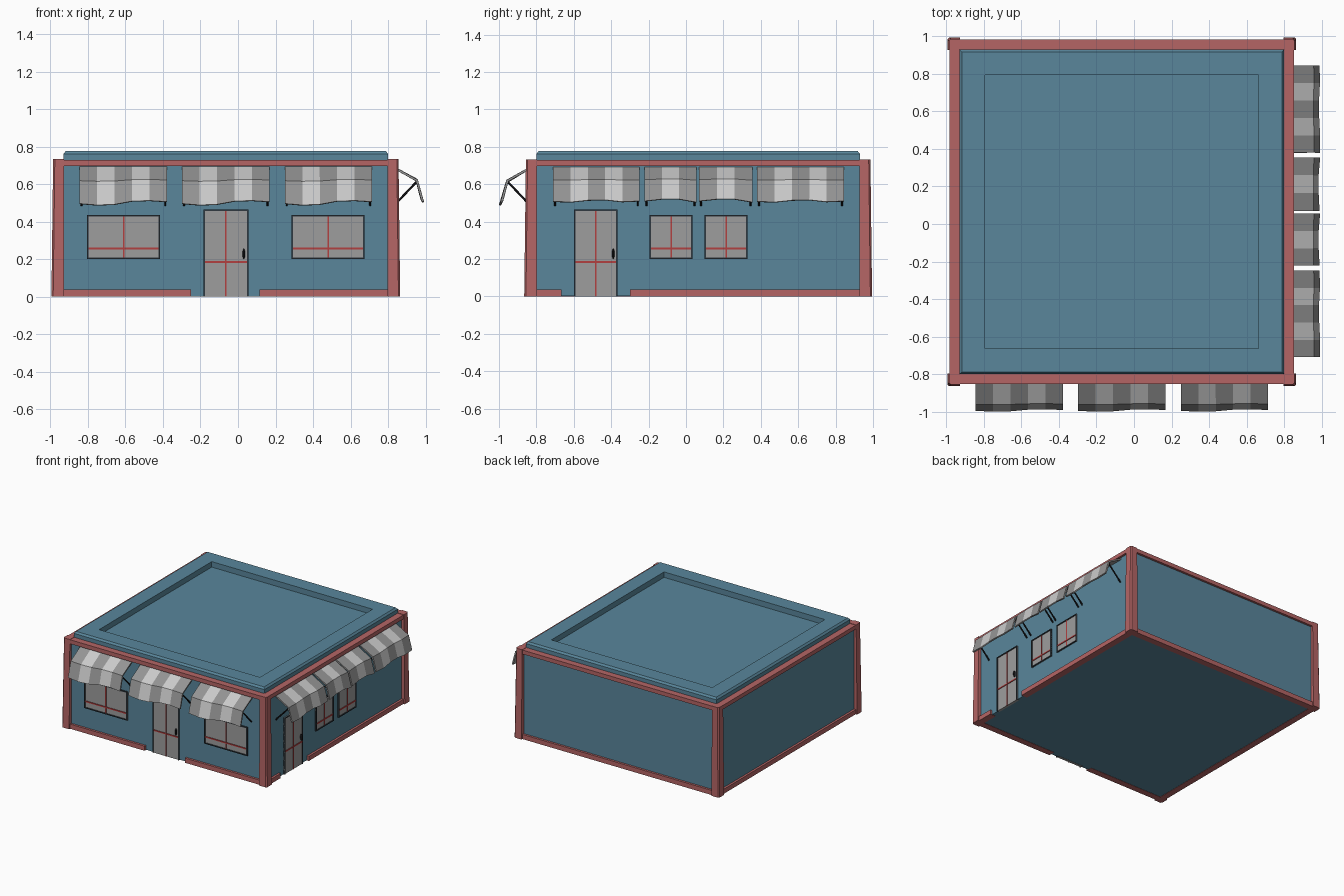
import bpy, bmesh, math
from mathutils import Matrix, Vector

if "Cube" in bpy.data.objects:
    bpy.data.objects.remove(bpy.data.objects["Cube"])

CX, CY = -0.065, 0.065           # middle of the building


def mat(name, rgb):
    m = bpy.data.materials.new(name)
    m.diffuse_color = (*rgb, 1)
    m.use_nodes = True
    m.node_tree.nodes["Principled BSDF"].inputs["Base Color"].default_value = m.diffuse_color
    return m


BLUE = mat("wall_blue", (0.10, 0.24, 0.33))
RED = mat("trim_red", (0.46, 0.13, 0.13))
BAR = mat("bar_red", (0.45, 0.05, 0.05))
BLACK = mat("black", (0.01, 0.01, 0.012))
FRAME = mat("frame_dark", (0.03, 0.04, 0.05))
PANE = mat("pane_grey", (0.34, 0.34, 0.34))
LIGHT = mat("canvas_light", (0.58, 0.58, 0.58))
DARK = mat("canvas_dark", (0.30, 0.30, 0.30))

FRONT = Matrix.Identity(4)
RIGHT = Matrix.Rotation(math.pi / 2, 4, 'Z')
CENTRE = Matrix.Translation((CX, CY, 0))


def finish(name, bm, mats, mx=FRONT):
    bmesh.ops.recalc_face_normals(bm, faces=bm.faces)
    me = bpy.data.meshes.new(name)
    bm.to_mesh(me)
    bm.free()
    for m in mats:
        me.materials.append(m)
    ob = bpy.data.objects.new(name, me)
    bpy.context.collection.objects.link(ob)
    ob.matrix_world = mx
    return ob


def add_box(bm, x, y, z):
    vs = bmesh.ops.create_cube(bm, size=1)["verts"]
    for v in vs:
        v.co = [r[0] if c < 0 else r[1] for c, r in zip(v.co, (x, y, z))]
    return vs


def boxes(name, m, mx, *parts):
    bm = bmesh.new()
    for p in parts:
        add_box(bm, *p)
    return finish(name, bm, [m], mx)


def square_rings(name, rings, m):
    """Closed skin through centred squares given as (half size, z)."""
    bm = bmesh.new()
    loops = [[bm.verts.new((sx * h, sy * h, z)) for sx, sy in
              ((-1, -1), (1, -1), (1, 1), (-1, 1))] for h, z in rings]
    for a, b in zip(loops, loops[1:]):
        for i in range(4):
            j = (i + 1) % 4
            bm.faces.new((a[i], a[j], b[j], b[i]))
    bm.faces.new(loops[0][::-1])
    bm.faces.new(loops[-1])
    return finish(name, bm, [m], CENTRE)


# walls, and roof slab with sunken middle
square_rings("walls", [(0.90, 0.002), (0.90, 0.71)], BLUE)
square_rings("roof", [(0.865, 0.70), (0.865, 0.762), (0.853, 0.777),
                      (0.73, 0.777), (0.73, 0.732)], BLUE)

# corner pillars, flared at the foot, outer edge chamfered
for k in range(4):
    bm = bmesh.new()
    prof = [(0.862, 0.862), (0.862, 1), (0.99, 1), (1, 0.99), (1, 0.862)]
    lo, hi = [], []
    for ring, h, z in ((lo, 0.93, 0), (hi, 0.921, 0.733)):
        for px, py in prof:
            ring.append(bm.verts.new((px if px < 0.87 else px * h,
                                      py if py < 0.87 else py * h, z)))
    for i in range(5):
        j = (i + 1) % 5
        bm.faces.new((lo[i], lo[j], hi[j], hi[i]))
    bm.faces.new(lo)
    bm.faces.new(hi)
    finish("corner_pillar", bm, [RED], CENTRE @ Matrix.Rotation(k * math.pi / 2, 4, 'Z'))

# top trim on every side, base trim on the two blank sides
for k in range(4):
    mx = CENTRE @ Matrix.Rotation(k * math.pi / 2, 4, 'Z')
    boxes("top_trim", RED, mx, ((-0.865, 0.865), (-0.918, -0.862), (0.697, 0.73)))
    if k >= 2:
        boxes("base_trim", RED, mx, ((-0.865, 0.865), (-0.918, -0.865), (0, 0.038)))

# base trim broken by the doors
TY = (-0.853, -0.80)
boxes("front_base_trim", RED, FRONT, ((-0.93, -0.25), TY, (0, 0.038)),
      ((0.115, 0.80), TY, (0, 0.038)))
boxes("right_base_trim", RED, RIGHT, ((-0.80, -0.665), TY, (0, 0.038)),
      ((-0.30, 0.93), TY, (0, 0.038)))


def opening(name, mx, u0, u1, z0, z1, zbar):
    """Pane, dark frame and red cross bars on a wall."""
    f, y = 0.008, (-0.846, -0.82)
    boxes(name + "_pane", PANE, mx, ((u0, u1), (-0.840, -0.82), (z0, z1)))
    parts = [((u0, u0 + f), y, (z0, z1)), ((u1 - f, u1), y, (z0, z1)),
             ((u0 + f, u1 - f), y, (z1 - f, z1))]
    if z0 > 0.05:
        parts.append(((u0 + f, u1 - f), y, (z0, z0 + f)))
    boxes(name + "_frame", FRAME, mx, *parts)
    c, y = (u0 + u1) / 2, (-0.844, -0.83)
    boxes(name + "_bars", BAR, mx, ((c - .004, c + .004), y, (z0 + f * (z0 > 0), z1 - f)),
          ((u0 + f, u1 - f), (-0.845, -0.83), (zbar - .005, zbar + .005)))


def door(name, mx, u0, u1):
    opening(name, mx, u0, u1, 0, 0.465, 0.185)
    bm = bmesh.new()
    bmesh.ops.create_uvsphere(bm, u_segments=8, v_segments=6, radius=1,
                              matrix=Matrix.Translation((u1 - 0.024, -0.848, 0.228))
                              @ Matrix.Diagonal((0.007, 0.012, 0.028, 1)))
    finish(name + "_handle", bm, [BLACK], mx)


def awning(name, mx, u0, u1, n, wave):
    """Striped canvas of n strips with a wavy hem, plus two slanted struts."""
    bm = bmesh.new()
    rows = []
    for d, z, amp in ((0.833, 0.688, 0), (0.955, 0.618, 0.4), (0.987, 0.503, 1)):
        rows.append([bm.verts.new((u0 + (u1 - u0) * i / n, -d + wave[i] * amp * 0.5,
                                   z + wave[i] * amp)) for i in range(n + 1)])
    for a, b in zip(rows, rows[1:]):
        for i in range(n):
            bm.faces.new((a[i], b[i], b[i + 1], a[i + 1])).material_index = (i + 1) % 2
    ob = finish(name, bm, [LIGHT, DARK], mx)
    s = ob.modifiers.new("thickness", 'SOLIDIFY')
    s.thickness = 0.012
    s.offset = 0
    bm = bmesh.new()
    for u in (u0 + 0.01, u1 - 0.01):
        a, b = Vector((u, -0.833, 0.487)), Vector((u, -0.952, 0.612))
        q = (b - a).to_track_quat('Z', 'Y').to_matrix().to_4x4()
        bmesh.ops.create_cone(bm, cap_ends=True, segments=6, radius1=0.006, radius2=0.006,
                              depth=(b - a).length,
                              matrix=Matrix.Translation((a + b) / 2) @ q)
    finish(name + "_struts", bm, [BLACK], mx)


# doors and windows
door("front_door", FRONT, -0.185, 0.055)
door("right_door", RIGHT, -0.60, -0.365)
for mx, u0, u1 in ((FRONT, -0.805, -0.415), (FRONT, 0.285, 0.675),
                   (RIGHT, -0.195, 0.035), (RIGHT, 0.10, 0.33)):
    opening("window", mx, u0, u1, 0.20, 0.435, 0.256)

# awnings
BIG = [-0.008, -0.016, -0.012, 0.005, 0.008, 0.002]
for u0, u1 in ((-0.845, -0.378), (-0.298, 0.168), (0.25, 0.715)):
    awning("front_awning", FRONT, u0, u1, 5, BIG)
for u0, u1 in ((-0.71, -0.248), (0.38, 0.845)):
    awning("right_awning", RIGHT, u0, u1, 5, [0.004, 0, 0.01, 0.012, 0.002, 0.006])
for u0, u1 in ((-0.222, 0.056), (0.07, 0.355)):
    awning("small_awning", RIGHT, u0, u1, 3, [0.006, 0.016, 0.016, 0])
